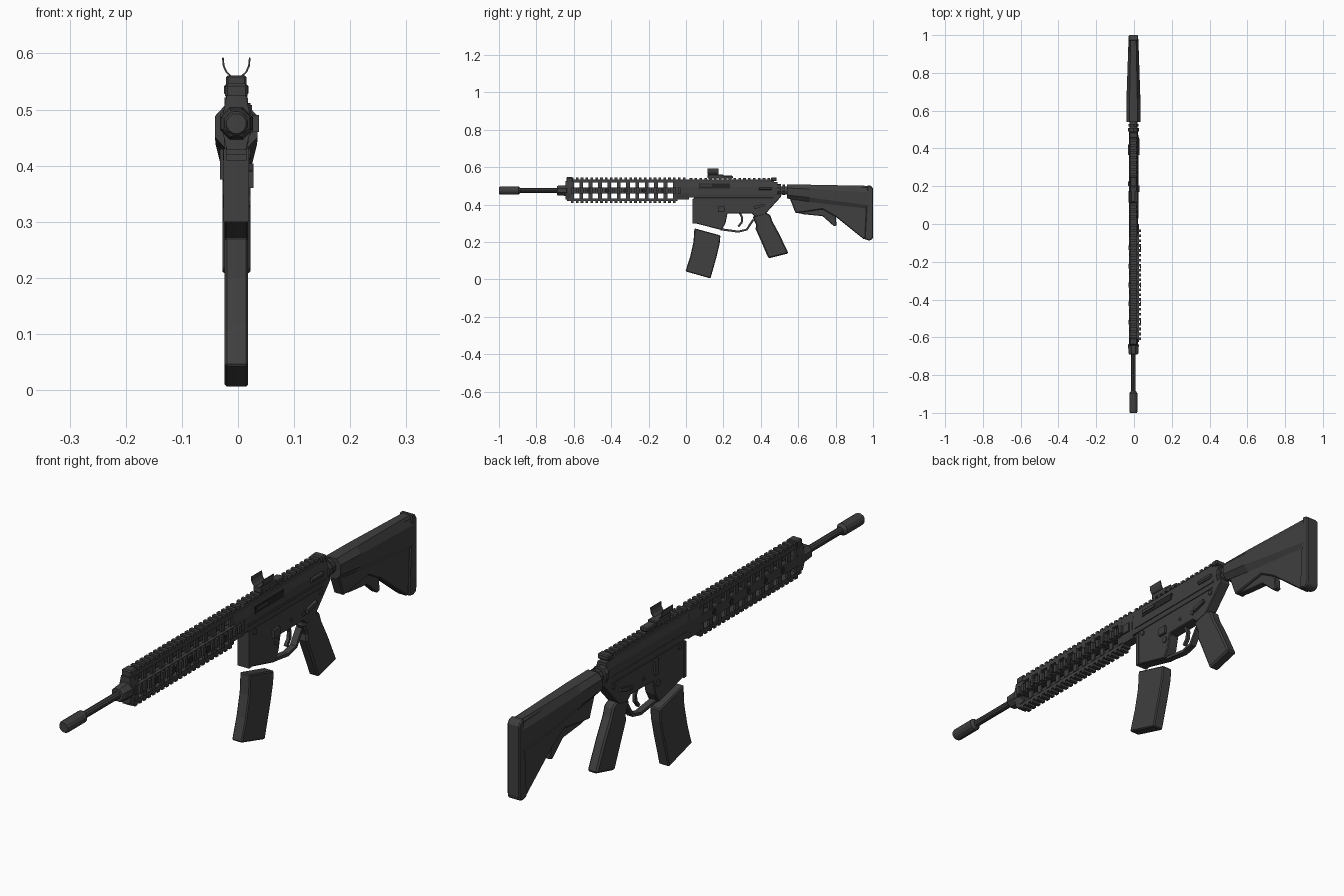
import bpy, bmesh, math

if "Cube" in bpy.data.objects:
    bpy.data.objects.remove(bpy.data.objects["Cube"])

CX = -0.003   # centre line of the rifle


def material(name, v):
    m = bpy.data.materials.new(name)
    m.diffuse_color = (v, v, v, 1)
    m.use_nodes = True
    m.node_tree.nodes["Principled BSDF"].inputs["Base Color"].default_value = m.diffuse_color
    return m


GREY = material("dark gunmetal", 0.05)
BLACK = material("near black", 0.018)


def finish(name, bm, mat=GREY, bevel=0):
    bmesh.ops.recalc_face_normals(bm, faces=bm.faces)
    me = bpy.data.meshes.new(name)
    bm.to_mesh(me)
    bm.free()
    me.materials.append(mat)
    ob = bpy.data.objects.new(name, me)
    bpy.context.collection.objects.link(ob)
    if bevel:
        b = ob.modifiers.new("bevel", "BEVEL")
        b.width, b.segments = bevel, 1
        b.limit_method, b.angle_limit = "ANGLE", math.radians(40)
    return ob


def loft(name, rings, mat=GREY, bevel=0):
    """Skin closed rings of (x, y, z) points and cap both ends."""
    bm = bmesh.new()
    rows = [[bm.verts.new((x + CX, y, z)) for x, y, z in r] for r in rings]
    n = len(rows[0])
    for a, b in zip(rows, rows[1:]):
        for i in range(n):
            bm.faces.new((a[i], a[(i + 1) % n], b[(i + 1) % n], b[i]))
    bm.faces.new(rows[0])
    bm.faces.new(rows[-1])
    return finish(name, bm, mat, bevel)


def side(name, pts, x0, x1, mat=GREY, bevel=0):
    """Side profile of (y, z) points, extruded across x."""
    return loft(name, [[(x, y, z) for y, z in pts] for x in (x0, x1)], mat, bevel)


def box(name, x0, x1, y0, y1, z0, z1, mat=GREY, bevel=0):
    return side(name, [(y0, z0), (y1, z0), (y1, z1), (y0, z1)], x0, x1, mat, bevel)


def boxes(name, items, mat=GREY):
    """Many boxes in one object."""
    bm = bmesh.new()
    for x0, x1, y0, y1, z0, z1 in items:
        vs = bmesh.ops.create_cube(bm, size=1)["verts"]
        for v in vs:
            v.co = (CX + (x1 if v.co.x > 0 else x0), y1 if v.co.y > 0 else y0,
                    z1 if v.co.z > 0 else z0)
    return finish(name, bm, mat)


def turned(name, prof, zc, n=12, mat=GREY):
    """Faceted tube along y from (y, radius) pairs."""
    ang = [2 * math.pi * (i + .5) / n for i in range(n)]
    return loft(name, [[(r * math.cos(a), y, zc + r * math.sin(a)) for a in ang]
                       for y, r in prof], mat)


def pin(name, x0, x1, y, z, r, mat=GREY, n=10):
    ang = [2 * math.pi * i / n for i in range(n)]
    return side(name, [(y + r * math.cos(a), z + r * math.sin(a)) for a in ang], x0, x1, mat)


def strip(name, path, t, hw):
    """Thin bent bar following a (y, z) path."""
    n = [(path[min(i + 1, len(path) - 1)], path[max(i - 1, 0)]) for i in range(len(path))]
    up, dn = [], []
    for (y, z), (b, a) in zip(path, n):
        d = math.hypot(b[0] - a[0], b[1] - a[1])
        ny, nz = -(b[1] - a[1]) / d * t / 2, (b[0] - a[0]) / d * t / 2
        up.append((y + ny, z + nz))
        dn.append((y - ny, z - nz))
    return side(name, up + dn[::-1], -hw, hw)


# Barrel and muzzle
turned("muzzle", [(-1, .018), (-.994, .022), (-.895, .022), (-.885, .013)], .475, 12)
turned("barrel", [(-.89, .0125), (0.02, .0125)], .475, 10)
turned("handguard_collar", [(-.69, .024), (-.685, .028), (-.64, .031), (-.635, .026)], .475, 8)

# Handguard: four rails joined by ribs, leaving open windows between
H0, H1 = -.645, .0
box("top_rail_base", -.018, .018, H0 + .01, .02, .519, .534)
box("bottom_rail_base", -.018, .018, H0 + .01, -.045, .419, .432)
box("right_rail_base", .016, .03, H0 + .02, H1, .458, .492)
box("left_rail_base", -.024, -.016, H0 + .02, H1, .458, .492)
ribs = []
y = H0 + .025
while y < -.03:
    for s in (-1, 1):
        x0, x1 = sorted((s * .013, s * .021))
        ribs += [(x0, x1, y, y + .02, .49, .521), (x0, x1, y, y + .02, .43, .46)]
    y += .05
boxes("handguard_ribs", ribs)
for k, (y0, y1) in enumerate(((H0, H0 + .035), (-.05, .015))):
    loft(f"handguard_end_{k}", [[(-.024, y, .458), (-.017, y, .428), (.017, y, .428),
         (.024, y, .458), (.024, y, .492), (.017, y, .525), (-.017, y, .525),
         (-.024, y, .492)] for y in (y0, y1)])
box("front_rail_stop", -.02, .02, -.64, -.605, .52, .546, bevel=.004)
teeth = []
for i in range(24):
    a = H0 + .03 + i * .026
    teeth.append((-.018, .018, a, a + .014, .533, .544))
    if a < -.06:
        teeth.append((-.018, .018, a, a + .014, .409, .42))
    if a < -.03:
        teeth.append((.03, .040, a, a + .014, .46, .49))
boxes("rail_teeth", teeth)
for i in range(5):
    pin(f"rail_hole_{i}", .036, .0405, -.52 + i * .0985, .475, .012, BLACK)
    pin(f"left_rail_hole_{i}", -.025, -.023, -.52 + i * .0985, .475, .012, BLACK)

# Upper receiver
loft("upper_receiver", [[(-.021, y, .437), (.021, y, .437), (.023, y, .46), (.023, y, .495),
     (.017, y, .52), (-.017, y, .52), (-.023, y, .495), (-.023, y, .46)] for y in (.01, .49)])
box("receiver_rail", -.017, .017, .015, .47, .518, .534)
boxes("receiver_rail_teeth", [(-.018, .018, .02 + i * .026, .034 + i * .026, .533, .543)
                              for i in range(17)])
box("charging_handle", -.022, .022, .455, .485, .525, .545, bevel=.004)
box("ejection_port", .02, .025, .07, .235, .487, .512, BLACK)
box("port_cover", .02, .028, .075, .14, .497, .508)
box("lower_ledge", -.024, .026, .03, .47, .455, .463)
turned("forward_assist", [(.39, .01), (.45, .01), (.46, .007)], .487, 8).location.x = .022

# Lower receiver with magazine well
side("lower_receiver", [(.04, .437), (.04, .302), (.19, .264), (.211, .30), (.222, .353),
     (.35, .353), (.37, .335), (.42, .345), (.51, .444), (.505, .465), (.46, .437)],
     -.021, .021, bevel=.003)
box("magwell_lip", -.023, .023, .035, .05, .30, .43)
strip("trigger_guard", [(.185, .268), (.28, .255), (.325, .266), (.36, .32)], .011, .012)
strip("trigger", [(.285, .36), (.30, .33), (.298, .305), (.28, .282)], .011, .006)
for k, (py, pz, r) in enumerate(((.195, .337, .012), (.35, .38, .009), (.07, .42, .01),
                                 (.45, .42, .01), (.28, .385, .006))):
    pin(f"receiver_pin_{k}", -.024, .025, py, pz, r)
side("magazine_release", [(.17, .36), (.205, .36), (.205, .39), (.17, .39)], .02, .031)
side("selector_lever", [(.365, .375), (.42, .392), (.418, .404), (.365, .392)], -.029, .031)
side("bolt_catch", [(.2, .375), (.22, .375), (.225, .43), (.2, .43)], -.029, -.02)

# Magazine
side("magazine", [(.045, .273), (.184, .235), (.18, .19), (.163, .12), (.131, .005),
     (-.003, .043), (.022, .12), (.04, .2)], -.021, .021, bevel=.004)

# Grip
side("grip", [(.355, .335), (.375, .29), (.372, .27), (.392, .225), (.441, .112), (.548, .139),
     (.50, .24), (.462, .31), (.45, .345), (.42, .36)], -.02, .02, bevel=.006)

# Buffer tube and ring
turned("buffer_tube", [(.48, .022), (.6, .022)], .475, 12)
turned("buffer_ring", [(.49, .031), (.507, .031)], .48, 10)
turned("castle_nut", [(.517, .028), (.53, .028)], .48, 10)


# Stock: wide tapered top, thin lower web and butt plate
def stock_ring(y, w, zt, zb):
    m = (zt + zb) / 2
    h = (zt - zb) / 4
    return [(w, y, m - h), (w, y, m + h), (w * .55, y, zt), (-w * .55, y, zt),
            (-w, y, m + h), (-w, y, m - h), (-w * .55, y, zb), (w * .55, y, zb)]


loft("stock_top", [stock_ring(.54, .038, .507, .432), stock_ring(.66, .037, .506, .415),
                   stock_ring(.98, .026, .50, .36)])
side("stock_web", [(.537, .48), (.56, .42), (.585, .355), (.63, .36), (.73, .375), (.80, .335),
     (.95, .215), (.99, .215), (.99, .495), (.56, .5)], -.02, .02, bevel=.004)
side("stock_lever", [(.585, .358), (.63, .348), (.73, .338), (.79, .285), (.805, .288),
     (.80, .34), (.73, .38), (.6, .375)], -.013, .013, bevel=.003)
side("butt_pad", [(.955, .215), (.98, .207), (.997, .215), (1, .23), (1, .485), (.99, .5),
     (.97, .503)], -.025, .025, bevel=.004)

# Open sight: base and two curved wings
box("sight_base", -.018, .018, .115, .20, .54, .561, bevel=.003)
box("sight_rear", -.016, .016, .19, .25, .54, .554, bevel=.003)
for s, nm in ((-1, "left"), (1, "right")):
    arc = [(.012, .56), (.019, .566), (.024, .577), (.0255, .592)]
    ring = [(x, z) for x, z in arc] + [(x - .003, z + .001) for x, z in arc[::-1]]
    loft(f"sight_wing_{nm}", [[(s * x, y, z) for x, z in ring] for y in (.115, .175)])
